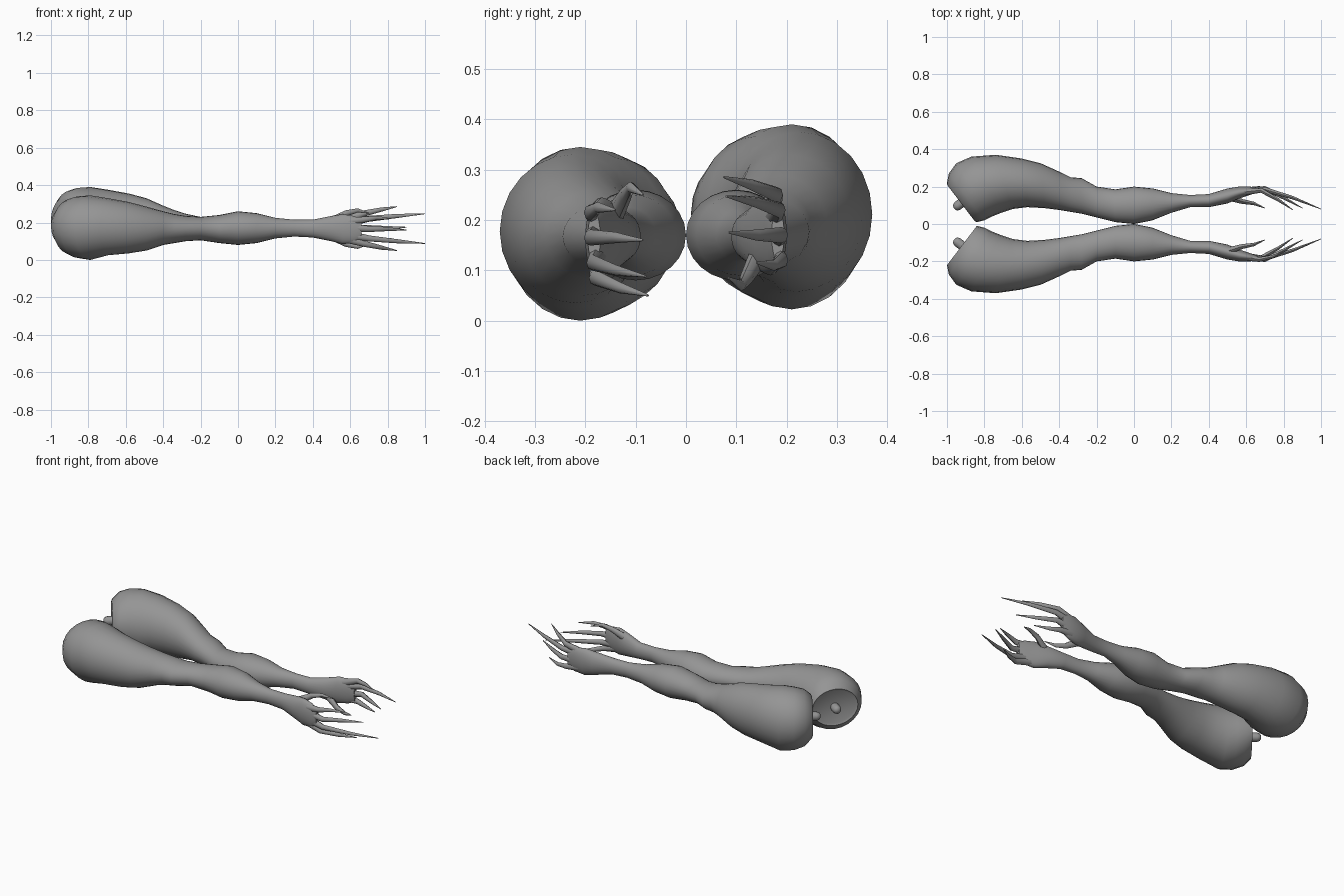
import bpy, bmesh, math
from mathutils import Vector

cube = bpy.data.objects.get("Cube")
if cube:
    bpy.data.objects.remove(cube, do_unlink=True)

skin = bpy.data.materials.new("grey_skin")
skin.use_nodes = True
GREY = (0.3, 0.3, 0.3, 1)
skin.diffuse_color = GREY
skin.node_tree.nodes["Principled BSDF"].inputs["Base Color"].default_value = GREY


def finish(bm, name):
    """Turn a bmesh into a smooth shaded object."""
    bmesh.ops.recalc_face_normals(bm, faces=bm.faces)
    mesh = bpy.data.meshes.new(name)
    bm.to_mesh(mesh)
    bm.free()
    mesh.materials.append(skin)
    obj = bpy.data.objects.new(name, mesh)
    bpy.context.collection.objects.link(obj)
    bpy.ops.object.select_all(action="DESELECT")
    bpy.context.view_layer.objects.active = obj
    obj.select_set(True)
    bpy.ops.object.shade_smooth_by_angle(angle=math.radians(50))
    return obj


def loft(bm, rings, sides):
    """Skin elliptical rings given as (centre, half axis, half axis)."""
    loops = []
    for centre, u, v in rings:
        turns = [math.tau * i / sides for i in range(sides)]
        loops.append([bm.verts.new(centre + u * math.cos(t) + v * math.sin(t)) for t in turns])
    for a, b in zip(loops, loops[1:]):
        for i in range(sides):
            j = (i + 1) % sides
            bm.faces.new((a[i], a[j], b[j], b[i]))
    return bm.faces.new(loops[0]), bm.faces.new(loops[-1])


# Limb sections: outer x, outer y, inner x, inner y, top, bottom
SECTIONS = [
    (-1, .22, -.84, .01, .29, .07),
    (-.99, .27, -.8, .02, .325, .03),
    (-.95, .325, -.76, .04, .34, .01),
    (-.87, .36, -.71, .06, .345, 0),
    (-.74, .37, -.65, .08, .33, .025),
    (-.6, .35, -.57, .09, .31, .035),
    (-.5, .325, -.48, .085, .285, .05),
    (-.4, .28, -.4, .075, .26, .08),
    (-.34, .25, -.34, .065, .245, .09),
    (-.28, .245, -.28, .055, .235, .1),
    (-.2, .2, -.2, .035, .23, .105),
    (-.1, .185, -.1, .01, .24, .09),
    (0, .2, 0, 0, .26, .08),
    (.1, .19, .1, .02, .25, .09),
    (.2, .165, .2, .06, .225, .115),
    (.3, .155, .3, .09, .215, .125),
    (.4, .16, .4, .09, .215, .12),
    (.5, .19, .5, .11, .235, .1),
    (.56, .2, .56, .135, .25, .09),
    (.62, .2, .62, .155, .245, .1),
    (.66, .195, .66, .17, .22, .12),
]

# Finger joints from palm to tip
FINGERS = {
    "index": [(.58, .17, .22), (.68, .18, .25), (.77, .13, .27), (.85, .075, .285)],
    "middle": [(.58, .17, .2), (.7, .185, .22), (.85, .14, .235), (1, .08, .247)],
    "ring": [(.58, .175, .16), (.7, .19, .17), (.8, .14, .17), (.9, .085, .175)],
    "little": [(.58, .175, .13), (.67, .19, .12), (.74, .175, .11), (.82, .14, .115)],
    "thumb": [(.5, .145, .13), (.58, .12, .085), (.64, .11, .07), (.7, .085, .085)],
}
THICKNESS = (.024, .016, .011, .002)
HAND_HEIGHT = .335


def build_arm(side, label):
    # Upper arm, forearm and palm in one skin
    rings = []
    for xo, yo, xi, yi, top, low in SECTIONS:
        if side > 0:
            lift = .045 * min(1, max(0, (-.2 - xo) / .3))
            top, low = top + lift, low + lift / 2
        elif xo > .45:
            top, low = HAND_HEIGHT - low, HAND_HEIGHT - top
        outer, inner = Vector((xo, side * yo, 0)), Vector((xi, side * yi, 0))
        centre = (outer + inner) / 2 + Vector((0, 0, (top + low) / 2))
        rings.append((centre, (outer - inner) / 2, Vector((0, 0, (top - low) / 2))))
    bm = bmesh.new()
    cut, _ = loft(bm, rings, 24)
    # Sunken cut at the shoulder
    bm.normal_update()
    bmesh.ops.inset_region(bm, faces=[cut], thickness=.012, depth=-.006)
    finish(bm, label + "_arm")

    # Rounded bone end in the cut
    axis = Vector((-.79, side * -.61, 0))
    across = Vector((-axis.y, axis.x, 0))
    up = Vector((0, 0, 1))
    start = rings[0][0]
    profile = [(-.02, .025), (.03, .025), (.045, .02), (.052, .008)]
    bm = bmesh.new()
    loft(bm, [(start + axis * d, across * r, up * r) for d, r in profile], 12)
    finish(bm, label + "_bone_end")

    # Tapered fingers
    for name, joints in FINGERS.items():
        points = [Vector((x, side * y, z if side > 0 else HAND_HEIGHT - z)) for x, y, z in joints]
        rings = []
        for i, (point, r) in enumerate(zip(points, THICKNESS)):
            along = (points[min(i + 1, 3)] - points[max(i - 1, 0)]).normalized()
            u = along.cross(up).normalized()
            rings.append((point, u * r * .8, u.cross(along) * r))
        bm = bmesh.new()
        loft(bm, rings, 8)
        finish(bm, label + "_" + name + "_finger")


build_arm(1, "left")
build_arm(-1, "right")
